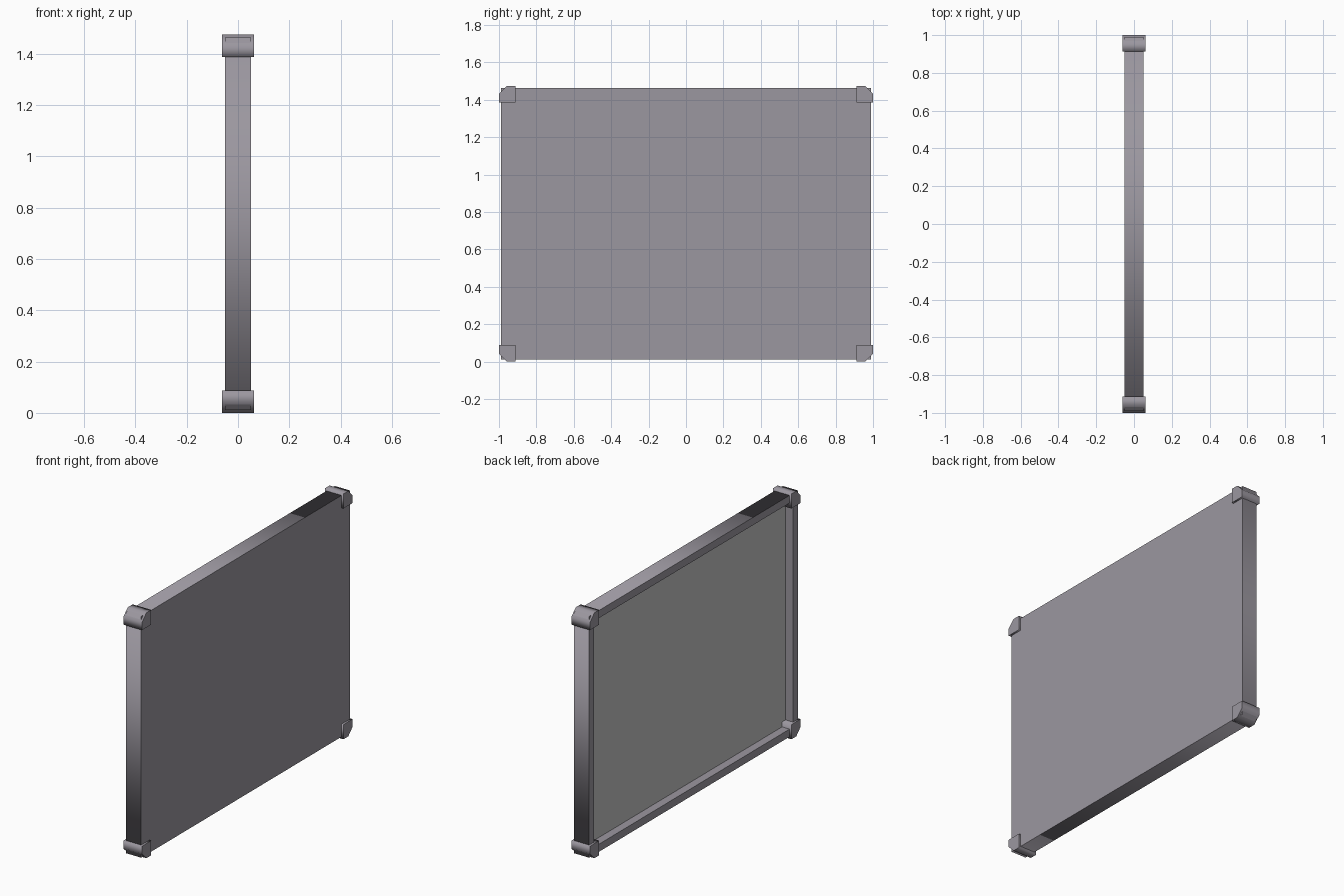
import bpy
import bmesh

cube = bpy.data.objects.get("Cube")
if cube:
    bpy.data.objects.remove(cube, do_unlink=True)


def material(name, rgb):
    m = bpy.data.materials.new(name)
    m.use_nodes = True
    m.diffuse_color = (*rgb, 1)
    m.node_tree.nodes["Principled BSDF"].inputs["Base Color"].default_value = (*rgb, 1)
    return m


frame_grey = material("frame_grey", (0.33, 0.31, 0.35))
panel_grey = material("panel_grey", (0.55, 0.55, 0.55))

MID_Z = 0.737


def prism(bm, outline, x0, x1):
    """Extrude a y-z outline along x."""
    face = bm.faces.new([bm.verts.new((x0, y, z)) for y, z in outline])
    ext = bmesh.ops.extrude_face_region(bm, geom=[face])["geom"]
    moved = [v for v in ext if isinstance(v, bmesh.types.BMVert)]
    bmesh.ops.translate(bm, verts=moved, vec=(x1 - x0, 0, 0))
    bmesh.ops.recalc_face_normals(bm, faces=bm.faces)


def finish(bm, name, mats):
    """Smooth round the outer sides, keep the rims sharp."""
    bm.normal_update()
    for f in bm.faces:
        f.smooth = True
    for e in bm.edges:
        a, b = e.verts
        e.smooth = abs(a.co.x - b.co.x) > 0.01 and e.is_convex
    mesh = bpy.data.meshes.new(name)
    bm.to_mesh(mesh)
    bm.free()
    for m in mats:
        mesh.materials.append(m)
    obj = bpy.data.objects.new(name, mesh)
    bpy.context.collection.objects.link(obj)
    return obj


# Shallow tray: flat on one side, recessed panel on the other
hy, hz = 0.99, 0.725
bm = bmesh.new()
prism(bm, [(-hy, MID_Z - hz), (hy, MID_Z - hz), (hy, MID_Z + hz), (-hy, MID_Z + hz)], -0.05, 0.05)
bm.normal_update()
back = min(bm.faces, key=lambda f: f.calc_center_median().x)
bmesh.ops.inset_region(bm, faces=[back], thickness=0.065)
floor = bmesh.ops.extrude_face_region(bm, geom=[back])["geom"]
bmesh.ops.translate(bm, verts=[v for v in floor if isinstance(v, bmesh.types.BMVert)], vec=(0.05, 0, 0))
if back.is_valid:
    bmesh.ops.delete(bm, geom=[back], context="FACES_ONLY")
for f in floor:
    if isinstance(f, bmesh.types.BMFace):
        f.material_index = 1
finish(bm, "tray", [frame_grey, panel_grey])

# Chamfered corner guards
SIZE, CUT = 0.088, 0.042
for sy, side in ((-1, "front"), (1, "back")):
    for sz, level in ((-1, "bottom"), (1, "top")):
        ey, ez = 1.0, MID_Z
        outline = [(ey - SIZE, ez - SIZE), (ey, ez - SIZE), (ey, ez - CUT),
                   (ey - CUT, ez), (ey - SIZE, ez)]
        bm = bmesh.new()
        prism(bm, [(sy * y, MID_Z + sz * z) for y, z in outline], -0.062, 0.062)
        finish(bm, f"corner_guard_{side}_{level}", [frame_grey])
